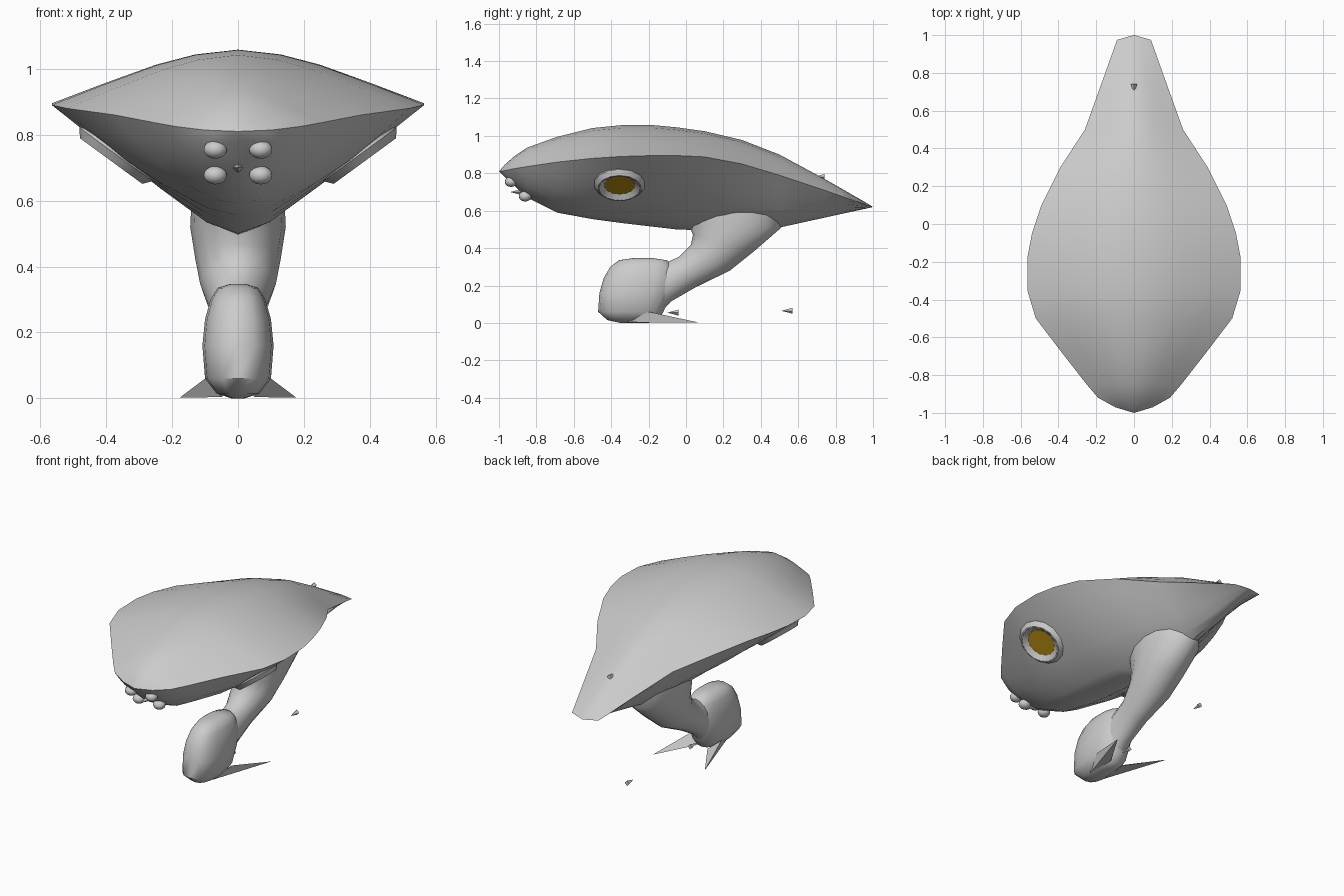
import bpy, bmesh, math
from mathutils import Vector

default = bpy.data.objects.get("Cube")
if default:
    bpy.data.objects.remove(default, do_unlink=True)


def make_material(name, colour):
    mat = bpy.data.materials.new(name)
    mat.use_nodes = True
    mat.diffuse_color = colour
    for node in mat.node_tree.nodes:
        if node.type == 'BSDF_PRINCIPLED':
            node.inputs["Base Color"].default_value = colour
    return mat


grey = make_material("hull grey", (.6, .6, .6, 1))
amber = make_material("amber lens", (.5, .28, .006, 1))


def finish(name, bm, angle=40, materials=(grey,)):
    """Clean the mesh, shade it smooth with sharp edges kept, link it."""
    bmesh.ops.remove_doubles(bm, verts=bm.verts, dist=.0002)
    bmesh.ops.recalc_face_normals(bm, faces=bm.faces)
    mesh = bpy.data.meshes.new(name)
    bm.to_mesh(mesh)
    bm.free()
    for mat in materials:
        mesh.materials.append(mat)
    for poly in mesh.polygons:
        poly.use_smooth = True
    mesh.set_sharp_from_angle(angle=math.radians(angle))
    obj = bpy.data.objects.new(name, mesh)
    bpy.context.collection.objects.link(obj)
    return obj


def loft(name, rings, caps=True, angle=40, materials=(grey,)):
    """Skin closed rings of equal size; the last cap takes the last material."""
    bm = bmesh.new()
    loops = [[bm.verts.new(p) for p in ring] for ring in rings]
    count = len(loops[0])
    for a, b in zip(loops, loops[1:]):
        for i in range(count):
            j = (i + 1) % count
            bm.faces.new((a[i], a[j], b[j], b[i]))
    if caps:
        bm.faces.new(loops[0])
        bm.faces.new(loops[-1]).material_index = len(materials) - 1
    return finish(name, bm, angle, materials)


def ellipse(centre, u, v, count):
    steps = [math.tau * i / count for i in range(count)]
    return [centre + u * math.cos(t) + v * math.sin(t) for t in steps]


# Hull: cross-sections from nose to tail (y, half width, top, rim, keel)
stations = [
    (-1, 0, .81, .81, .81),
    (-.97, .1, .845, .814, .78),
    (-.92, .19, .89, .825, .735),
    (-.85, .25, .937, .836, .67),
    (-.69, .375, .995, .86, .59),
    (-.5, .52, 1.042, .88, .555),
    (-.35, .565, 1.057, .89, .535),
    (-.18, .565, 1.058, .895, .515),
    (-.05, .54, 1.046, .895, .5),
    (.1, .49, 1.025, .888, .495),
    (.3, .39, .978, .85, .5),
    (.5, .26, .9, .79, .51),
    (.75, .17, .765, .706, .565),
    (.975, .09, .636, .628, .614),
    (1, 0, .62, .62, .62),
]
upper = [(0, 1), (.23, .91), (.44, .72), (.72, .37), (1, 0)]
lower_v = [(.85, .18), (.65, .42), (.44, .65), (.18, .91), (0, 1)]
lower_round = [.3, .62, .83, .97, 1]

hull_rings = []
for y, w, top, rim, keel in stations:
    blend = min(1, max(0, (-.3 - y) / .6))
    half = [(w * f, rim + (top - rim) * h) for f, h in upper]
    for (f, d), r in zip(lower_v, lower_round):
        half.append((w * f, rim - (rim - keel) * (d + (r - d) * blend)))
    ring = half + [(-x, z) for x, z in half[-2:0:-1]]
    hull_rings.append([Vector((x, y, z)) for x, z in ring])
loft("hull", hull_rings, caps=False)

# Neck: ellipses between a front edge and a back edge (y, z, y, z, half width)
neck = [
    (-.2, .32, -.13, .06, .08),
    (-.1, .325, -.08, .115, .077),
    (-.035, .355, .05, .19, .083),
    (.025, .415, .235, .28, .115),
    (.037, .47, .36, .38, .13),
    (.015, .53, .51, .51, .145),
    (0, .62, .5, .62, .14),
]
neck_rings = []
for fy, fz, by, bz, w in neck:
    front, back = Vector((0, fy, fz)), Vector((0, by, bz))
    neck_rings.append(ellipse((front + back) / 2, Vector((w, 0, 0)), (back - front) / 2, 16))
loft("neck", neck_rings, angle=60)

# Bulb at the foot of the neck: rounded slabs (z, front y, back y, half width)
bulb = [
    (0, -.35, -.2, .02),
    (.015, -.42, -.15, .065),
    (.06, -.47, -.12, .1),
    (.16, -.463, -.08, .108),
    (.24, -.44, -.06, .1),
    (.3, -.405, -.07, .083),
    (.335, -.36, -.1, .062),
    (.347, -.28, -.18, .025),
]
bulb_rings = []
for z, front, back, w in bulb:
    ring = []
    for i in range(16):
        c, s = math.cos(math.tau * i / 16), math.sin(math.tau * i / 16)
        square = [math.copysign(abs(k) ** .8, k) for k in (c, s)]
        ring.append(Vector((w * square[0], (front + back + (back - front) * square[1]) / 2, z)))
    bulb_rings.append(ring)
loft("foot_bulb", bulb_rings, angle=50)

# Small pointed markers facing forward
for i, (y, z) in enumerate([(.68, .78), (.51, .065), (-.1, .055), (-.94, .7)]):
    tip = Vector((0, y, z))
    base = ellipse(tip + Vector((0, .06, 0)), Vector((.016, 0, 0)), Vector((0, 0, .016)), 4)
    loft("marker_%d" % i, [[tip] * 4, base], angle=20)

for side, s in (("left", 1), ("right", -1)):
    # Rear-pointing spike under the bulb
    bm = bmesh.new()
    corners = [(.1, -.2, .06), (.05, -.32, .004), (.04, -.15, .012), (.177, .07, .002)]
    for x, y, z in corners:
        bm.verts.new((s * x, y, z))
    bmesh.ops.convex_hull(bm, input=bm.verts)
    finish(side + "_spike", bm, 20)

    # Round pod on the lower flank with a recessed lens
    axis = Vector((s * .59, 0, -.807))
    slope = Vector((s * .807, 0, .59))
    face = Vector((s * .385, -.355, .72))
    profile = [(.138, .1), (.138, .025), (.117, 0), (.11, 0), (.082, .02)]
    pod_rings = [ellipse(face - axis * d, slope * r, Vector((0, r, 0)), 14) for r, d in profile]
    loft(side + "_pod", pod_rings, angle=30, materials=(grey, amber))

    # Bead sensors under the nose
    for level, y, z in (("upper", -.935, .755), ("lower", -.86, .677)):
        bm = bmesh.new()
        bmesh.ops.create_uvsphere(bm, u_segments=14, v_segments=8, radius=1)
        for v in bm.verts:
            v.co = Vector((s * .069, y, z)) + v.co * Vector((.036, .034, .028))
        finish(side + "_" + level + "_bead", bm, 60)
